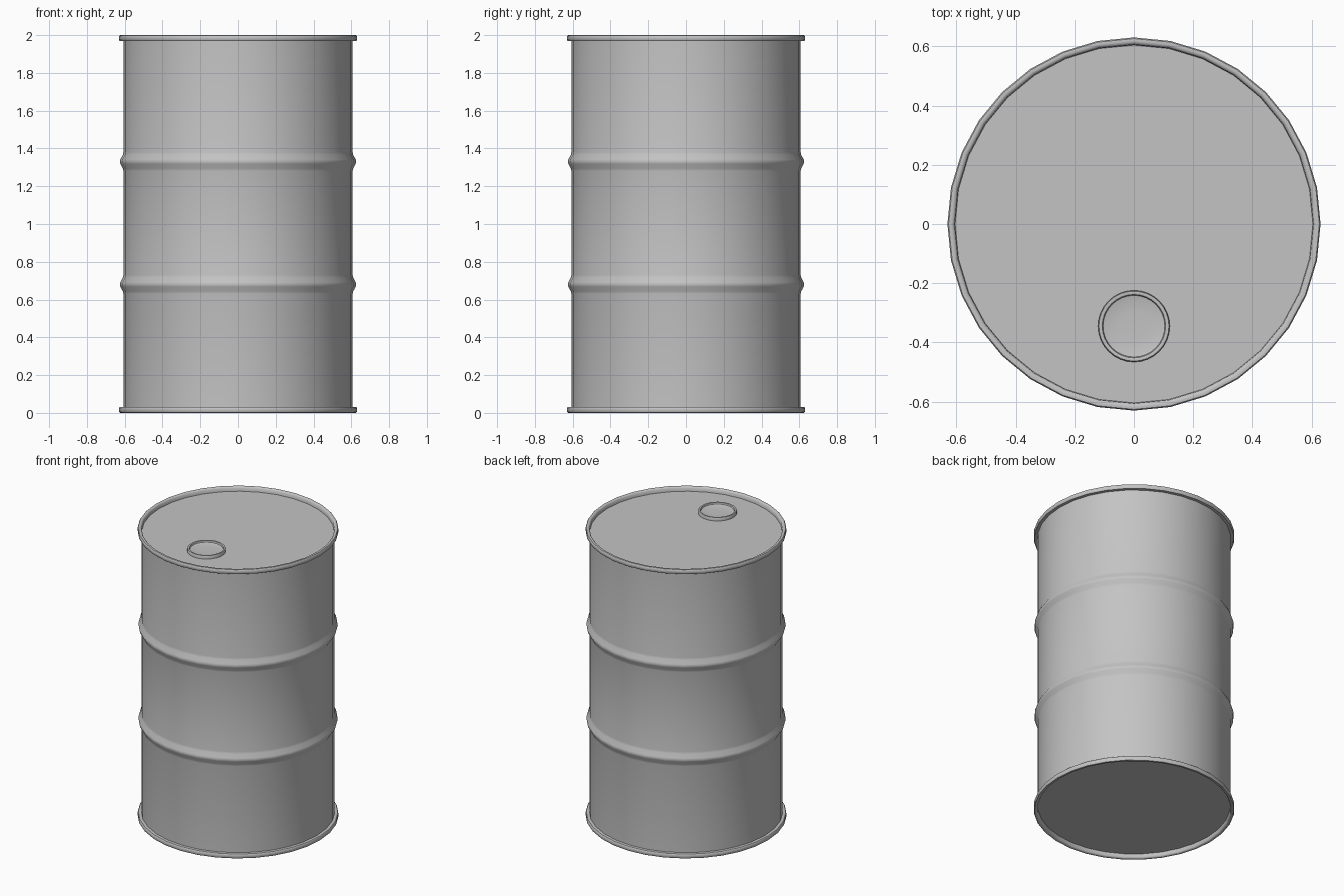
import bpy, bmesh, math

cube = bpy.data.objects.get("Cube")
if cube:
    bpy.data.objects.remove(cube, do_unlink=True)

# Painted steel
steel = bpy.data.materials.new("grey_steel")
steel.use_nodes = True
GREY = (0.55, 0.55, 0.55, 1)
steel.diffuse_color = GREY
steel.node_tree.nodes["Principled BSDF"].inputs["Base Color"].default_value = GREY


def lathe(name, profile, sides, location=(0, 0, 0), angle=40):
    """Revolve (radius, z) points around z; a zero radius closes the end."""
    bm = bmesh.new()
    verts = [bm.verts.new((r, 0, z)) for r, z in profile]
    edges = [bm.edges.new(pair) for pair in zip(verts, verts[1:])]
    bmesh.ops.spin(bm, geom=verts + edges, cent=(0, 0, 0), axis=(0, 0, 1),
                   angle=math.tau, steps=sides, use_merge=True)
    bmesh.ops.remove_doubles(bm, verts=bm.verts, dist=0.0001)
    bmesh.ops.recalc_face_normals(bm, faces=bm.faces)
    mesh = bpy.data.meshes.new(name)
    bm.to_mesh(mesh)
    bm.free()
    mesh.materials.append(steel)
    obj = bpy.data.objects.new(name, mesh)
    obj.location = location
    bpy.context.collection.objects.link(obj)
    bpy.ops.object.select_all(action='DESELECT')
    obj.select_set(True)
    bpy.context.view_layer.objects.active = obj
    bpy.ops.object.shade_smooth_by_angle(angle=math.radians(angle))
    return obj


SIDES = 32
BODY, HOOP, RIM = 0.607, 0.626, 0.63
HEIGHT, RECESS = 2.0, 0.03

# Rolled rim, from the recessed end plate out to the body wall
rim = [(0, RECESS), (0.604, RECESS), (0.606, 0.008), (0.611, 0.002), (0.618, 0),
       (0.626, 0.001), (RIM, 0.006), (RIM, 0.026), (0.626, 0.031), (BODY, 0.032)]


# Rolling hoop bulging out of the body wall
def hoop(z):
    return [(BODY, z - 0.05), (BODY + 0.003, z - 0.036), (HOOP - 0.003, z - 0.012),
            (HOOP, z), (HOOP - 0.003, z + 0.012), (BODY + 0.003, z + 0.036),
            (BODY, z + 0.05)]


top_rim = [(r, HEIGHT - z) for r, z in reversed(rim)]
lathe("drum_body", rim + hoop(0.68) + hoop(1.33) + top_rim, SIDES)

# Dished bung cap on the lid, near the front
cap = [(0.121, 0), (0.121, 0.016), (0.118, 0.022), (0.112, 0.023), (0.107, 0.021),
       (0.104, 0.012), (0.085, 0.008), (0.05, 0.006), (0, 0.006)]
lathe("bung_cap", cap, 32, (0, -0.345, HEIGHT - RECESS))
